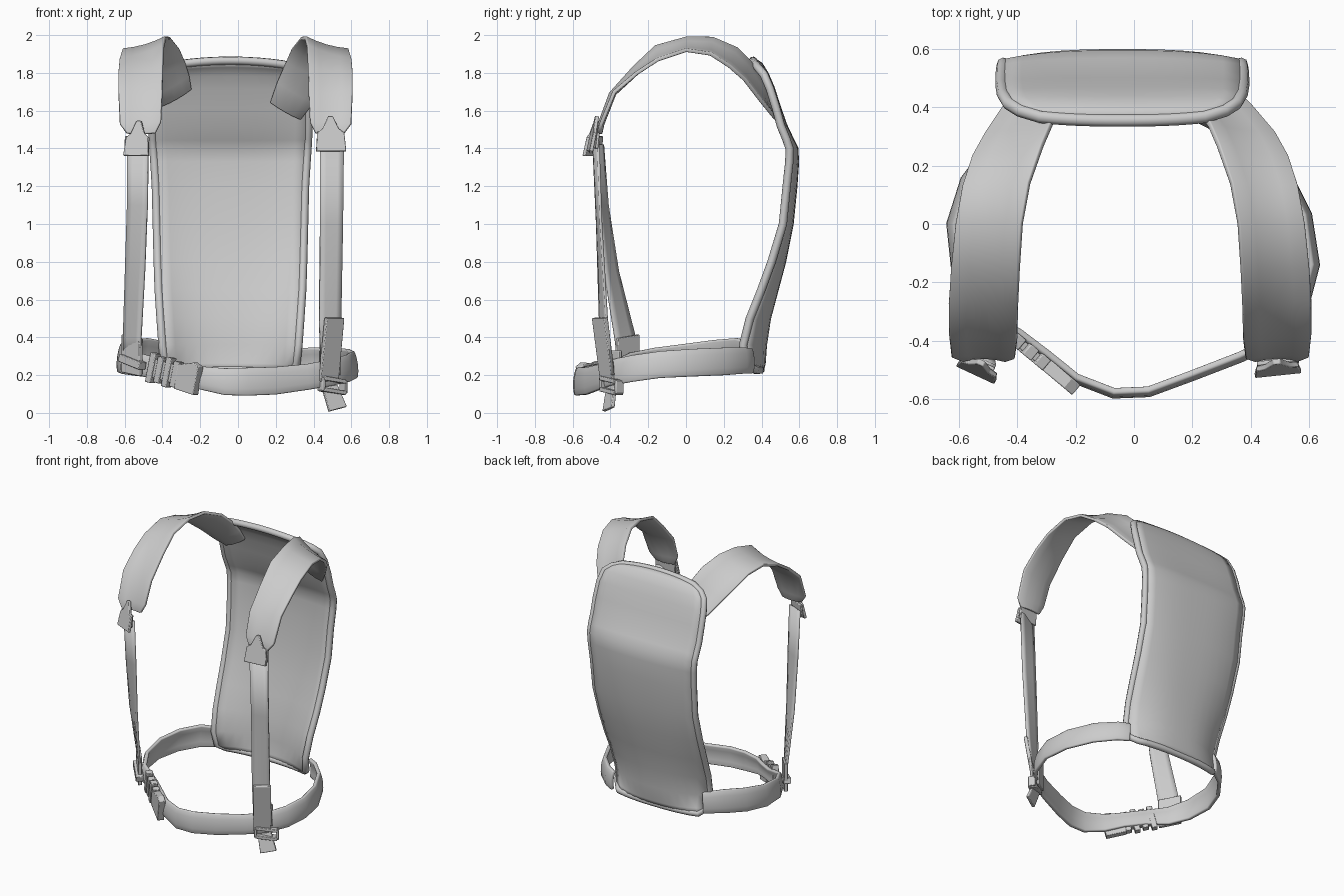
import bpy, bmesh, math
from mathutils import Vector, Matrix

if "Cube" in bpy.data.objects:
    bpy.data.objects.remove(bpy.data.objects["Cube"])

grey = bpy.data.materials.new("grey fabric")
grey.diffuse_color = (0.6, 0.6, 0.6, 1)
grey.use_nodes = True
grey.node_tree.nodes["Principled BSDF"].inputs["Base Color"].default_value = grey.diffuse_color
CX = -0.013          # mirror line of the shoulder straps


def finish(name, bm, thick=0, bevel=0, angle=50):
    bmesh.ops.recalc_face_normals(bm, faces=bm.faces)
    me = bpy.data.meshes.new(name)
    bm.to_mesh(me)
    bm.free()
    ob = bpy.data.objects.new(name, me)
    bpy.context.collection.objects.link(ob)
    me.materials.append(grey)
    if thick:
        m = ob.modifiers.new("thickness", 'SOLIDIFY')
        m.thickness, m.offset = thick, 0
    if bevel:
        m = ob.modifiers.new("soft edge", 'BEVEL')
        m.width, m.segments, m.limit_method = bevel, 2, 'ANGLE'
        m.angle_limit = math.radians(60)
    bpy.ops.object.select_all(action='DESELECT')
    ob.select_set(True)
    bpy.context.view_layer.objects.active = ob
    bpy.ops.object.shade_smooth_by_angle(angle=math.radians(angle))
    return ob


def sheet(rows):
    """Grid of faces through rows of points."""
    bm = bmesh.new()
    vs = [[bm.verts.new(p) for p in r] for r in rows]
    for a, b in zip(vs, vs[1:]):
        for i in range(len(a) - 1):
            bm.faces.new((a[i], a[i + 1], b[i + 1], b[i]))
    return bm


def ribbon(name, pairs, thick, bevel=0, bulge=0):
    """Flat strap given by pairs of edge points, optionally bulging outward."""
    rows = []
    mid = [(Vector(a) + Vector(b)) / 2 for a, b in pairs]
    for i, (a, b) in enumerate(pairs):
        a, b = Vector(a), Vector(b)
        t = mid[min(i + 1, len(mid) - 1)] - mid[max(i - 1, 0)]
        n = t.cross(b - a).normalized() * bulge
        rows.append([a.lerp(b, k / 4) + n * (1 - (k / 2 - 1) ** 2) for k in range(5)])
    return finish(name, sheet(rows), thick, bevel)


def plate(name, outline, depth, loc, yaw=0, pitch=0, roll=0):
    """Outline in x-z, extruded along y, then turned and placed."""
    bm = bmesh.new()
    f = bm.faces.new([bm.verts.new((x, -depth / 2, z)) for x, z in outline])
    g = bmesh.ops.extrude_face_region(bm, geom=[f])
    bmesh.ops.translate(bm, vec=(0, depth, 0),
                        verts=[v for v in g['geom'] if isinstance(v, bmesh.types.BMVert)])
    rot = [Matrix.Rotation(math.radians(d), 4, ax) for d, ax in ((yaw, 'Z'), (pitch, 'X'), (roll, 'Y'))]
    bmesh.ops.transform(bm, matrix=Matrix.Translation(loc) @ rot[0] @ rot[1] @ rot[2], verts=bm.verts)
    return finish(name, bm, bevel=0.004, angle=30)


def rect(w, h):
    return [(-w / 2, -h / 2), (w / 2, -h / 2), (w / 2, h / 2), (-w / 2, h / 2)]


# Back panel: z, y of the middle, half width, forward curl of the sides
PANEL = [(0.228, .395, .31, .03), (0.26, .395, .35, .075), (0.36, .402, .36, .10), (0.5, .423, .37, .085),
         (0.65, .463, .38, .065), (0.8, .503, .385, .05), (1.0, .543, .39, .03), (1.2, .563, .395, .03),
         (1.33, .572, .403, .025), (1.40, .568, .408, .02), (1.45, .543, .411, .012), (1.52, .51, .413, .008),
         (1.62, .475, .413, .0), (1.72, .443, .408, .0), (1.79, .413, .39, .0), (1.84, .383, .35, -.005),
         (1.865, .355, .28, -.012)]
N = 12
rows, rim = [], []
for i, (z, y, w, f) in enumerate(PANEL):
    lift = .02 if z > 1.8 else 0
    puff = 0 if i in (0, len(PANEL) - 1) else .01
    us = [k * 2 / N - 1 for k in range(N + 1)]
    rim.append([Vector((-.04 + w * u, y - f * abs(u) ** 2.5, z - lift * u * u)) for u in us])
    rows.append([p + Vector((0, puff * (1 - u ** 4), 0)) for p, u in zip(rim[-1], us)])
finish("back_panel", sheet(rows), 0.034)

# Piped rim around the panel
loop = rim[0] + [r[-1] for r in rim[1:-1]] + rim[-1][::-1] + [r[0] for r in rim[-2:0:-1]]
cu = bpy.data.curves.new("panel_rim", 'CURVE')
cu.dimensions, cu.bevel_depth, cu.bevel_resolution = '3D', 0.022, 2
sp = cu.splines.new('POLY')
sp.points.add(len(loop) - 1)
for p, q in zip(sp.points, loop):
    p.co = (*q, 1)
sp.use_cyclic_u = True
sp.use_smooth = True
cu.materials.append(grey)
bpy.context.collection.objects.link(bpy.data.objects.new("panel_rim", cu))

# Padded shoulder straps: inner edge then outer edge
PAD = [((.425, -.465, 1.48), (.575, -.465, 1.48)), ((.395, -.455, 1.54), (.612, -.45, 1.53)),
       ((.388, -.40, 1.69), (.62, -.38, 1.70)), ((.385, -.275, 1.83), (.62, -.26, 1.80)),
       ((.38, -.16, 1.94), (.613, -.15, 1.87)), ((.37, 0, 1.985), (.597, 0, 1.92)),
       ((.345, .14, 1.985), (.573, .13, 1.90)), ((.30, .27, 1.93), (.54, .23, 1.835)),
       ((.27, .34, 1.86), (.495, .31, 1.765)), ((.235, .40, 1.77), (.43, .395, 1.665)),
       ((.21, .445, 1.68), (.37, .465, 1.59))]
for s, side in ((-1, "left"), (1, "right")):
    pairs = []
    for i, pair in enumerate(PAD):
        k = s * max(0, i - 8) / 2          # the rear ends sit at different heights
        pairs.append([(CX + s * (x - .025 * k), y + .012 * k, z - .035 * k) for x, y, z in pair])
    ribbon(side + "_shoulder_pad", pairs, 0.02, 0.005, .012 * s)

# Lower webbing straps
ribbon("left_webbing", [((-.585, -.44, 1.42), (-.475, -.49, 1.42)), ((-.585, -.415, 1.1), (-.48, -.465, 1.1)),
                        ((-.595, -.36, .75), (-.495, -.43, .75)), ((-.605, -.27, .40), (-.515, -.375, .40)),
                        ((-.605, -.26, .25), (-.515, -.355, .25))], 0.014)
ribbon("right_webbing", [((.435, -.49, 1.44), (.56, -.465, 1.44)), ((.435, -.47, 1.0), (.555, -.45, 1.0)),
                         ((.43, -.455, .5), (.545, -.42, .5)), ((.44, -.45, .2), (.54, -.385, .2))], 0.014)

# Buckles joining the pads and the webbing
for side, x, z, w, yaw in (("left", -.54, 1.36, .145, -25), ("right", .493, 1.385, .16, 6)):
    h = w / 2
    plate(side + "_pad_buckle", [(-h, 0), (h, 0), (h * .9, .10), (h * .55, .12), (.012, .19), (-.012, .19),
                                 (-h * .55, .12), (-h * .9, .10)], .02, (x, -.51, z), yaw, -12)
    plate(side + "_buckle_back", rect(w * .9, .09), .015, (x, -.475, z + .06), yaw, -6)

# Waist belt: x, y, centre height, half height
BELT = [(.33, .35, .275, .065), (.40, .31, .277, .068), (.51, .20, .272, .072), (.595, .03, .265, .072),
        (.622, -.14, .255, .07), (.585, -.28, .235, .07), (.50, -.395, .213, .068), (.37, -.455, .19, .067),
        (.20, -.52, .17, .072), (.05, -.575, .165, .073), (-.07, -.58, .165, .07), (-.20, -.53, .185, .06),
        (-.30, -.45, .21, .05), (-.40, -.375, .23, .05), (-.54, -.295, .257, .06), (-.61, -.17, .275, .068),
        (-.628, 0, .29, .075), (-.58, .15, .305, .08), (-.49, .27, .315, .08), (-.38, .35, .305, .07)]
ribbon("waist_belt", [((x, y, z - h), (x * .97, y * .985, z + h)) for x, y, z, h in BELT], 0.025, 0.008, -.01)

# Belt clip: ladder ribs and socket plate
d = Vector((.2, -.165, -.055))
start = Vector((-.455, -.355, .24))
plate("clip_socket", [(-.075, -.07), (.06, -.085), (.075, .07), (.035, .085), (-.075, .06)], .045,
      start + d * .97, -40, 0, 8)
plate("clip_body", rect(.20, .10), .03, start + d * .35, -40, 0, 12)
for i in range(4):
    plate("clip_rib_%d" % (i + 1), rect(.038, .16 - .02 * (i % 2)), .045, start + d * (.02 + i * .21), -40, 0, 14)

# Left adjuster on the belt
plate("left_adjuster", [(-.075, -.10), (.07, -.12), (.075, .08), (-.075, .10)], .025, (-.56, -.31, .315), -50)
plate("left_adjuster_bar", rect(.17, .04), .05, (-.56, -.32, .27), -48, 0, 15)

# Right adjuster: loop band, ring and hanging tail
plate("right_loop_band", rect(.115, .34), .025, (.495, -.435, .335), 35, 9)
plate("right_loop_back", rect(.10, .20), .02, (.475, -.375, .23), 35)
for z in (.115, .175):
    plate("right_ring_bar", rect(.14, .022), .06, (.50, -.395, z), 35, 0, 8)
for s in (-1, 1):
    plate("right_ring_side", rect(.02, .07), .05, (.50 + s * .058, -.395 + s * .04, .145 - s * .008), 35)
plate("right_tail", [(-.055, .06), (.035, .07), (.075, -.05), (-.03, -.075)], .02, (.50, -.405, .08), 25, -15)
